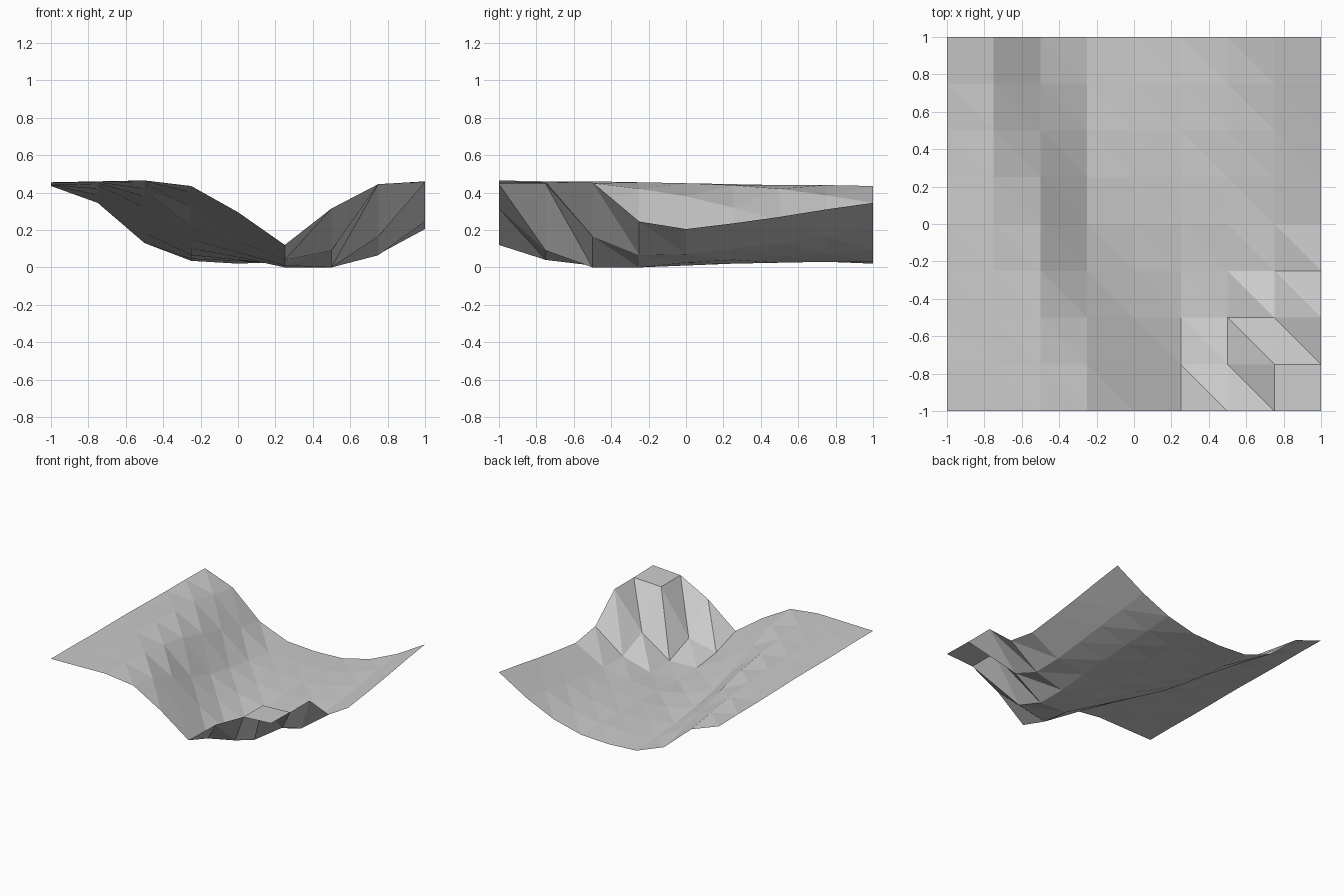
import bpy
import bmesh

# Remove the default cube only
default_cube = bpy.data.objects.get("Cube")
if default_cube:
    bpy.data.objects.remove(default_cube, do_unlink=True)

# Ground profiles from front to back, each running left to right across the
# tile, in hundredths of a unit
PROFILES = [
    [45.5, 46, 46.5, 43.5, 29.5, 12, 31.5, 44.5, 46],
    [45.5, 46, 46, 40, 22, 4, 9, 44.5, 45.5],
    [45, 46, 45, 32, 14, 1, 0, 16.5, 45.5],
    [45, 45.5, 42, 22, 8, 0, 0, 6.5, 24.5],
    [45, 45, 38, 15, 5.5, 1, 2.5, 7, 20.5],
    [44.5, 44, 32, 10, 4, 2, 4, 10, 23.5],
    [44, 42, 25, 6.5, 3.5, 2.5, 6, 13, 27],
    [44, 38.5, 18.5, 4.5, 3, 3, 7.5, 16.5, 31],
    [43.5, 34.5, 13, 3.5, 2, 3, 9, 20, 34.5],
]
CELLS = len(PROFILES) - 1
STEP = 2 / CELLS


def make_material(name, colour):
    """Plain matte material, shown alike in viewport and render."""
    material = bpy.data.materials.new(name)
    material.use_nodes = True
    material.diffuse_color = colour
    shader = material.node_tree.nodes["Principled BSDF"]
    shader.inputs["Base Color"].default_value = colour
    shader.inputs["Roughness"].default_value = 0.9
    return material


def make_terrain(name, profiles, material):
    """Open low-poly sheet with every cell split along the same diagonal."""
    bm = bmesh.new()
    grid = [
        [bm.verts.new((col * STEP - 1, row * STEP - 1, height / 100))
         for col, height in enumerate(profile)]
        for row, profile in enumerate(profiles)
    ]
    for near, far in zip(grid, grid[1:]):
        for col in range(CELLS):
            near_left, near_right = near[col], near[col + 1]
            far_left, far_right = far[col], far[col + 1]
            bm.faces.new((near_left, near_right, far_left))
            bm.faces.new((near_right, far_right, far_left))
    for face in bm.faces:
        face.smooth = False
    mesh = bpy.data.meshes.new(name)
    bm.to_mesh(mesh)
    bm.free()
    mesh.materials.append(material)
    terrain = bpy.data.objects.new(name, mesh)
    bpy.context.collection.objects.link(terrain)
    return terrain


# Valley tile with a plateau on one side and a steep knoll in the corner
stone_grey = make_material("stone_grey", (0.6, 0.6, 0.6, 1))
make_terrain("valley_terrain", PROFILES, stone_grey)
